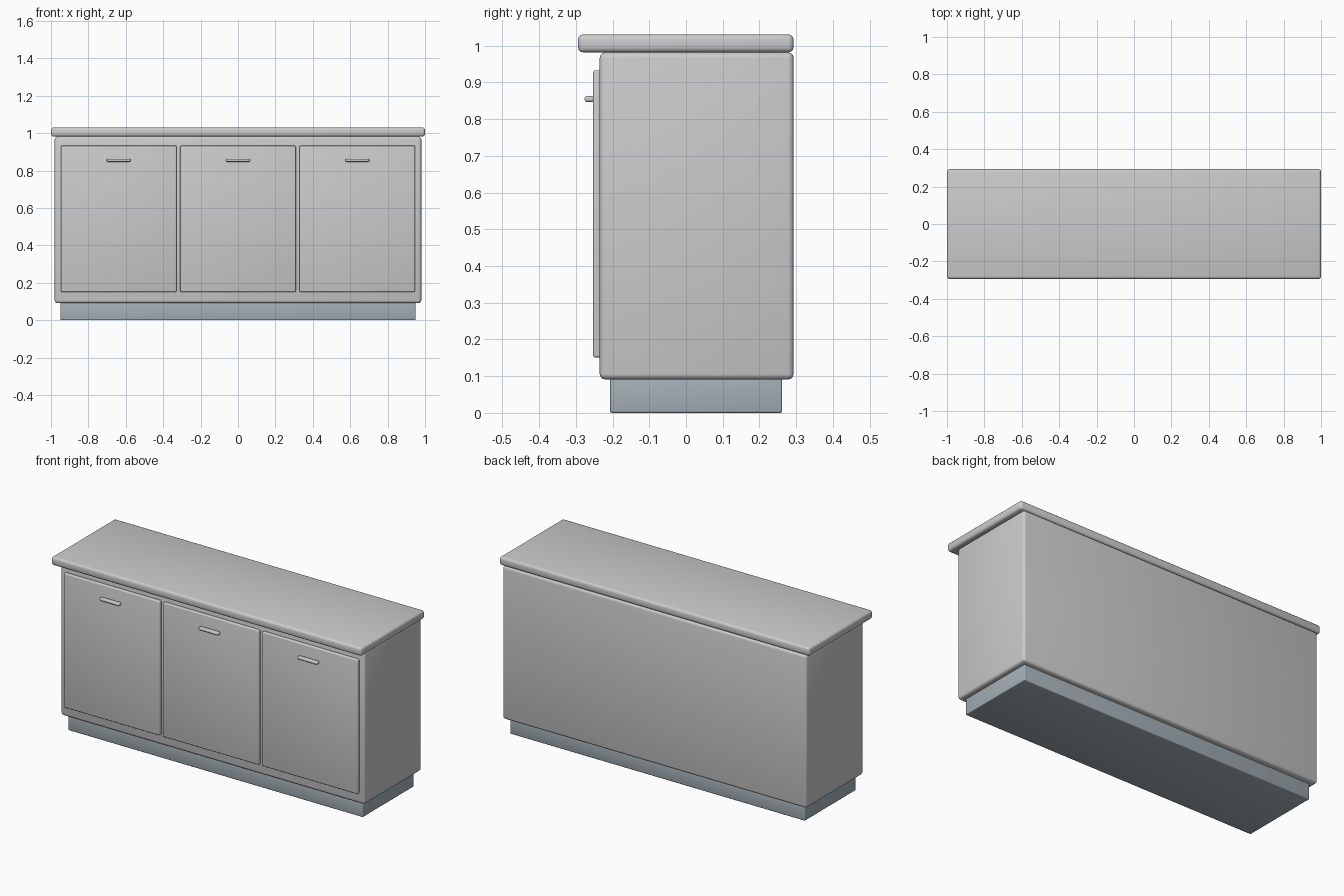
import bpy
import math

if "Cube" in bpy.data.objects:
    bpy.data.objects.remove(bpy.data.objects["Cube"])


def rounded_box(name, x, y, z, radius, segments=3, material=None):
    """Box from (min, max) ranges with rounded, smooth-shaded edges."""
    bpy.ops.mesh.primitive_cube_add(
        size=1, location=[(a + b) / 2 for a, b in (x, y, z)])
    obj = bpy.context.object
    obj.name = name
    obj.scale = [b - a for a, b in (x, y, z)]
    bpy.ops.object.transform_apply(location=False, rotation=False, scale=True)
    bevel = obj.modifiers.new("rounded_edges", 'BEVEL')
    bevel.width = radius
    bevel.segments = segments
    bpy.ops.object.modifier_apply(modifier=bevel.name)
    bpy.ops.object.shade_smooth_by_angle(angle=math.radians(35))
    if material:
        obj.data.materials.append(material)
    return obj


# Darker blue-grey for the recessed base
plinth_mat = bpy.data.materials.new("plinth_grey")
plinth_mat.diffuse_color = (0.37, 0.43, 0.47, 1)
plinth_mat.use_nodes = True
plinth_mat.node_tree.nodes["Principled BSDF"].inputs["Base Color"].default_value = plinth_mat.diffuse_color

# Base, cabinet and worktop
rounded_box("plinth", (-0.95, 0.95), (-0.207, 0.262), (0, 0.095), 0.005,
            material=plinth_mat)
rounded_box("cabinet_body", (-0.98, 0.98), (-0.235, 0.293), (0.091, 0.982), 0.015)
rounded_box("worktop", (-1, 1), (-0.294, 0.293), (0.982, 1.031), 0.014)

# Three doors, each with a bar handle near the top
for side, cx in (("left", -0.638), ("middle", 0), ("right", 0.638)):
    rounded_box(f"{side}_door", (cx - 0.309, cx + 0.309), (-0.253, -0.231),
                (0.151, 0.933), 0.006)
    rounded_box(f"{side}_handle", (cx - 0.064, cx + 0.064), (-0.276, -0.251),
                (0.847, 0.863), 0.006)
